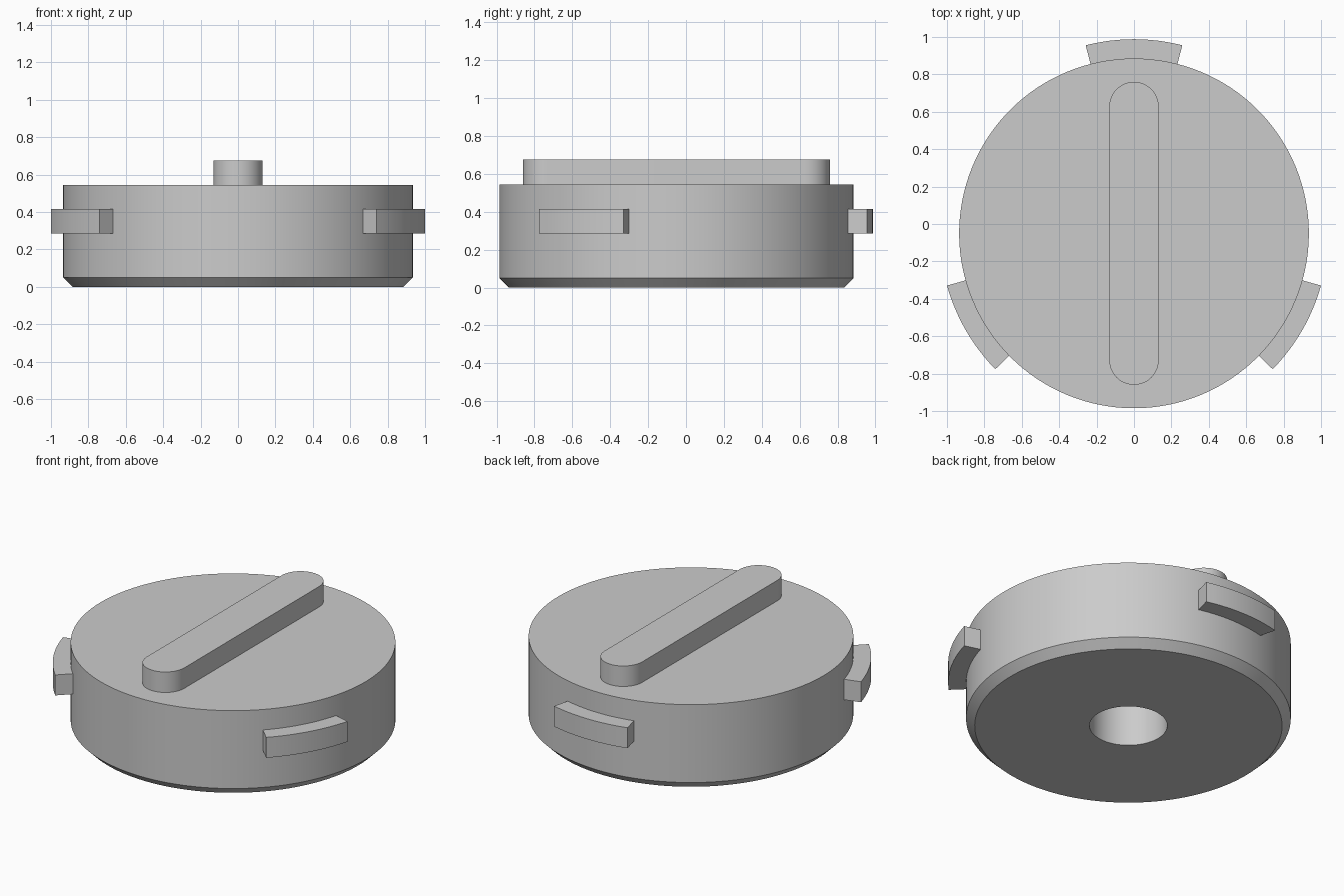
import bpy, bmesh, math
from mathutils import Matrix, Vector

CY = -0.05          # centre of the round body along y
BODY_R = 0.935

old = bpy.data.objects.get("Cube")
if old:
    bpy.data.objects.remove(old, do_unlink=True)

grey = bpy.data.materials.new("plain grey")
grey.use_nodes = True
grey.diffuse_color = (0.6, 0.6, 0.6, 1)
grey.node_tree.nodes["Principled BSDF"].inputs["Base Color"].default_value = (0.6, 0.6, 0.6, 1)


def finish(name, bm):
    """Turn a bmesh into a smooth-shaded object with sharp edges kept."""
    bmesh.ops.remove_doubles(bm, verts=bm.verts, dist=1e-5)
    bmesh.ops.recalc_face_normals(bm, faces=bm.faces)
    mesh = bpy.data.meshes.new(name)
    bm.to_mesh(mesh)
    bm.free()
    mesh.materials.append(grey)
    obj = bpy.data.objects.new(name, mesh)
    bpy.context.collection.objects.link(obj)
    bpy.ops.object.select_all(action="DESELECT")
    obj.select_set(True)
    bpy.context.view_layer.objects.active = obj
    bpy.ops.object.shade_smooth_by_angle(angle=math.radians(30))
    return obj


def lathe(name, profile, steps=128):
    """Spin an (r, z) profile around the body axis."""
    bm = bmesh.new()
    verts = [bm.verts.new((r, 0, z)) for r, z in profile]
    edges = [bm.edges.new(pair) for pair in zip(verts, verts[1:])]
    bmesh.ops.spin(bm, geom=verts + edges, cent=(0, 0, 0), axis=(0, 0, 1),
                   angle=math.tau, steps=steps, use_duplicate=False)
    bmesh.ops.translate(bm, verts=bm.verts, vec=(0, CY, 0))
    return finish(name, bm)


def prism(name, outline, z0, z1, turn=0):
    """Extrude a flat outline upwards and turn it around the body axis."""
    bm = bmesh.new()
    base = bm.faces.new([bm.verts.new((x, y, z0)) for x, y in outline])
    out = bmesh.ops.extrude_face_region(bm, geom=[base], use_keep_orig=True)
    top = [g for g in out["geom"] if isinstance(g, bmesh.types.BMVert)]
    bmesh.ops.translate(bm, verts=top, vec=(0, 0, z1 - z0))
    bmesh.ops.transform(bm, verts=bm.verts,
                        matrix=Matrix.Translation((0, CY, 0)) @ Matrix.Rotation(turn, 4, "Z"))
    return finish(name, bm)


def arc(radius, start, end, steps, cy=0):
    """Points on an arc, angles in degrees."""
    angles = [math.radians(start + (end - start) * i / steps) for i in range(steps + 1)]
    return [(radius * math.cos(a), cy + radius * math.sin(a)) for a in angles]


# Round body with chamfered foot and blind hole underneath
lathe("cap_body", [(0, 0.42), (0.224, 0.42), (0.224, 0), (0.885, 0),
                   (BODY_R, 0.05), (BODY_R, 0.545), (0, 0.545)])

# Rounded grip bar across the top
bar_r, bar_reach = 0.132, 0.678
prism("grip_bar", arc(bar_r, 0, 180, 24, bar_reach) + arc(bar_r, 180, 360, 24, -bar_reach),
      0.545, 0.675)

# Three locking lugs spaced evenly around the side
half = 14.4
lug = arc(1.038, 90 - half, 90 + half, 12) + arc(BODY_R - 0.02, 90 + half, 90 - half, 12)
for i, name in enumerate(("back_lug", "right_lug", "left_lug")):
    prism(name, lug, 0.285, 0.415, math.radians(120 * i))
